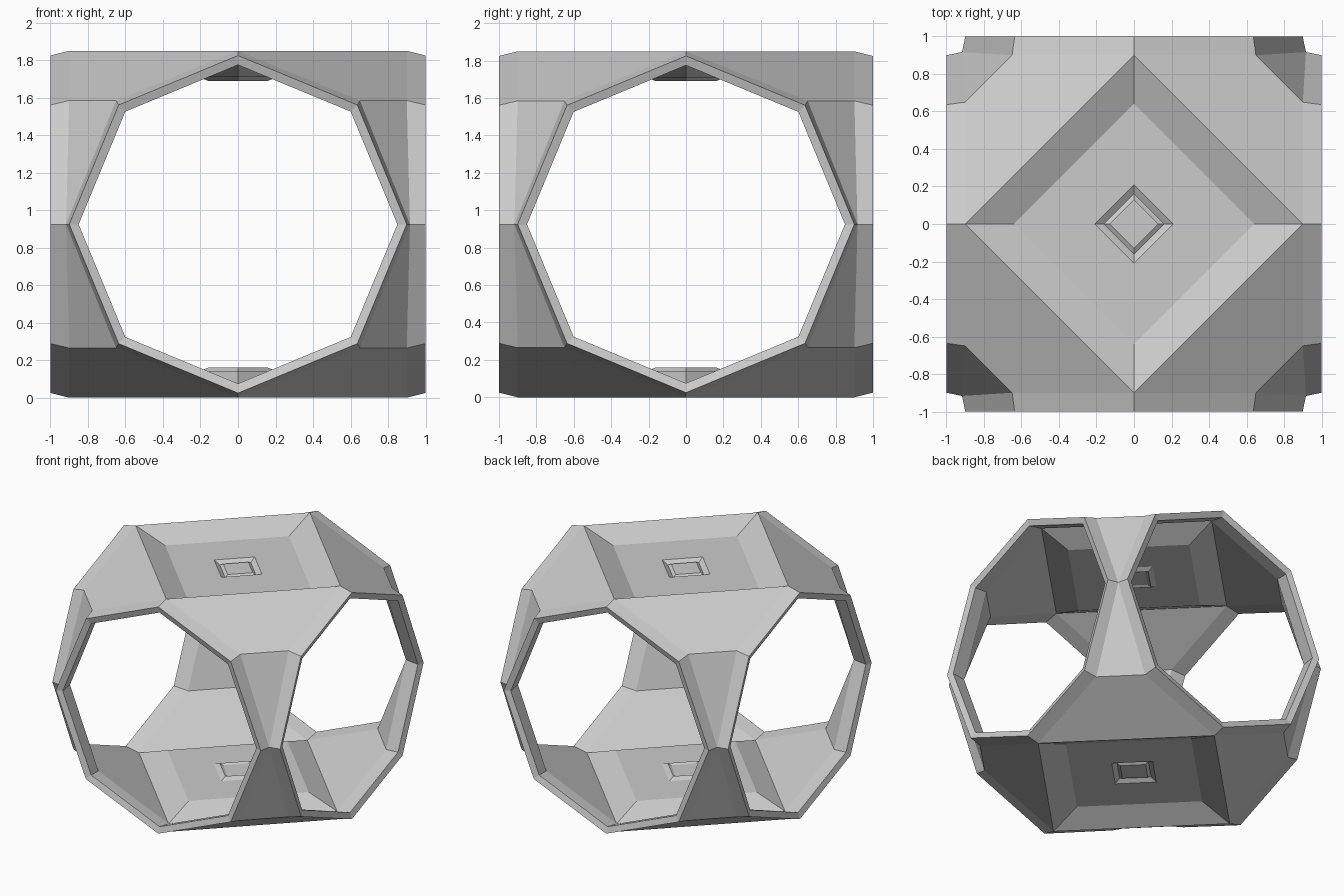
import bpy, bmesh
from math import sqrt
from mathutils import Vector, Matrix

cube = bpy.data.objects.get("Cube")
if cube:
    bpy.data.objects.remove(cube, do_unlink=True)

HALF = 0.925          # half of the height
S = sqrt(0.5)

grey = bpy.data.materials.new("plain_grey")
grey.use_nodes = True
colour = (0.6, 0.6, 0.6, 1)
grey.diffuse_color = colour
grey.node_tree.nodes["Principled BSDF"].inputs["Base Color"].default_value = colour

bm = bmesh.new()


def swap(p):
    """Reflect a point across the diagonal plane of its corner."""
    return Vector((-p.y, -p.x, p.z))


def add(points, spin):
    bm.faces.new([bm.verts.new(spin @ p) for p in points])


def opening(depth, top, side, waist):
    """Top, diagonal and waist corners of one octagonal opening."""
    return [Vector((0, -depth, top)),
            Vector((side, -depth, side + 0.01 * (depth == 0.9))),
            Vector(waist + (0,))]


# Octagon corner rows: outer crease, flange tip, rim inside edge, inner crease
outer = opening(0.9, HALF, 0.65, (0.917, -0.917))
tip = opening(1.0, 0.9, 0.9 * S, (0.9, -1.0))
lip = opening(0.985, 0.85, 0.85 * S, (0.85, -0.985))
inner = opening(0.87, 0.872, 0.617, (0.868, -0.868))

# Recessed diamond end caps as (radius, height) steps towards the centre
outer_cap = [(0.9, HALF), (0.64, 0.835), (0.21, 0.835), (0.16, 0.81), (0.13, 0.825)]
inner_cap = [(0.87, 0.872), (0.62, 0.785), (0.21, 0.785), (0.16, 0.765), (0.13, 0.775)]


def build_corner(spin):
    # Sloping corner panel and tapering column panel of each skin
    for row in (outer, inner):
        a, b, w = row
        add([a, b, swap(b), swap(a)], spin)
        add([b, w, swap(b)], spin)
    # Flange and rim around the two openings that meet here
    rows = [outer, tip, lip, inner]
    for r0, r1 in zip(rows, rows[1:]):
        for i in range(2):
            quad = [r0[i], r1[i], r1[i + 1], r0[i + 1]]
            add(quad, spin)
            add([swap(p) for p in quad], spin)
    # A quarter of each stepped cap
    for cap in (outer_cap, inner_cap):
        ring = [Vector((0, -r, z)) for r, z in cap]
        for p, q in zip(ring, ring[1:]):
            add([p, q, swap(q), swap(p)], spin)
        add([ring[-1], swap(ring[-1]), Vector((0, 0, ring[-1].z))], spin)


# Four corners above, four mirrored below
for flip in (1, -1):
    mirror = Matrix.Diagonal((1, 1, flip, 1))
    for k in range(4):
        build_corner(Matrix.Rotation(k * 1.5707963, 4, 'Z') @ mirror)

bmesh.ops.remove_doubles(bm, verts=bm.verts, dist=0.001)
bmesh.ops.recalc_face_normals(bm, faces=bm.faces)
bmesh.ops.translate(bm, verts=bm.verts, vec=(0, 0, HALF))

mesh = bpy.data.meshes.new("open_shell")
bm.to_mesh(mesh)
bm.free()
mesh.materials.append(grey)
shell = bpy.data.objects.new("open_shell", mesh)
bpy.context.scene.collection.objects.link(shell)
